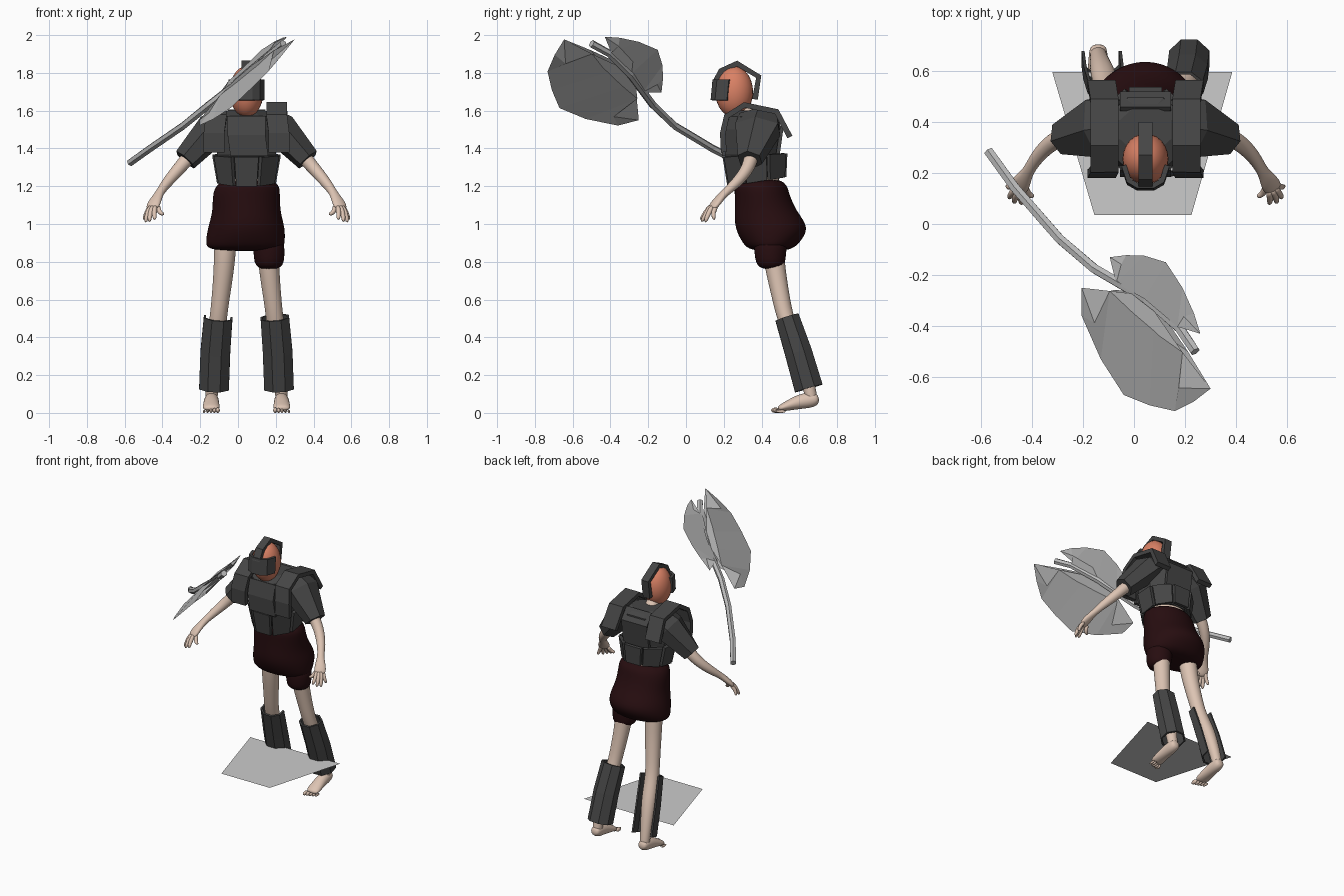
import bpy, bmesh, math
from mathutils import Vector

cube = bpy.data.objects.get("Cube")
if cube:
    bpy.data.objects.remove(cube)

MID = 0.045  # x of the body's own symmetry plane


def material(name, rgb):
    m = bpy.data.materials.new(name)
    m.use_nodes = True
    m.diffuse_color = (*rgb, 1)
    m.node_tree.nodes["Principled BSDF"].inputs["Base Color"].default_value = (*rgb, 1)
    return m


SKIN = material("skin", (0.72, 0.55, 0.45))
FACE = material("orange_face", (0.70, 0.22, 0.13))
ARMOR = material("dark_armor", (0.06, 0.06, 0.06))
CLOTH = material("maroon_cloth", (0.02, 0.004, 0.005))
STEEL = material("steel", (0.50, 0.50, 0.50))
STONE = material("pale_ground", (0.60, 0.60, 0.60))


def finish(name, bm, mat, smooth=0, thick=0):
    bmesh.ops.recalc_face_normals(bm, faces=bm.faces)
    mesh = bpy.data.meshes.new(name)
    bm.to_mesh(mesh)
    bm.free()
    mesh.materials.append(mat)
    ob = bpy.data.objects.new(name, mesh)
    bpy.context.collection.objects.link(ob)
    if smooth:
        for p in mesh.polygons:
            p.use_smooth = True
        ob.modifiers.new("round", "SUBSURF").levels = smooth
        ob.modifiers["round"].render_levels = smooth
    if thick:
        mod = ob.modifiers.new("thickness", "SOLIDIFY")
        mod.thickness = thick
        mod.offset = 0
    return ob


def sweep(name, rings, mat, n=10, smooth=0, ref=(0, 0, 1), level=False,
          caps=True, thick=0, drop=None):
    """Skin elliptical rings (x, y, z, a, b) along a path."""
    bm = bmesh.new()
    pts = [Vector(r[:3]) for r in rings]
    grow = 1 / math.cos(math.pi / n) if n < 9 else 1
    loops = []
    for i, r in enumerate(rings):
        t = (pts[min(i + 1, len(pts) - 1)] - pts[max(i - 1, 0)]).normalized()
        side = Vector((1, 0, 0)) if level else t.cross(Vector(ref)).normalized()
        up = Vector((0, 1, 0)) if level else side.cross(t)
        loop = []
        for k in range(n):
            a = math.tau * (k + 0.5) / n
            loop.append(bm.verts.new(pts[i] + grow * (
                side * r[3] * math.cos(a) + up * r[-1] * math.sin(a))))
        loops.append(loop)
    for p, q in zip(loops, loops[1:]):
        for k in range(n):
            j = (k + 1) % n
            bm.faces.new((p[k], p[j], q[j], q[k]))
    if caps:
        bm.faces.new(loops[0])
        bm.faces.new(loops[-1])
    if drop:
        bmesh.ops.recalc_face_normals(bm, faces=bm.faces)
        bmesh.ops.delete(bm, geom=[f for f in bm.faces if drop(f)], context="FACES")
    return finish(name, bm, mat, smooth, thick)


def ribbon(name, points, across, mat, thick):
    """Bent plate: a polyline extruded along one vector."""
    bm = bmesh.new()
    a = [bm.verts.new(p) for p in points]
    b = [bm.verts.new(Vector(p) + Vector(across)) for p in points]
    for i in range(len(a) - 1):
        bm.faces.new((a[i], a[i + 1], b[i + 1], b[i]))
    return finish(name, bm, mat, thick=thick)


def ball(name, center, radii, mat):
    bm = bmesh.new()
    bmesh.ops.create_uvsphere(bm, u_segments=24, v_segments=14, radius=1)
    for v in bm.verts:
        v.co = Vector([c + r * k for c, r, k in zip(center, radii, v.co)])
    ob = finish(name, bm, mat)
    for p in ob.data.polygons:
        p.use_smooth = True


# Head, neck and helmet
ball("head", (MID, 0.255, 1.7), (0.09, 0.1, 0.135), FACE)
sweep("neck", [(MID, 0.35, 1.5, 0.06), (MID, 0.29, 1.64, 0.05)], SKIN, 12, 1)
crest = [(0.15, 1.74), (0.185, 1.81), (0.27, 1.85), (0.385, 1.78), (0.365, 1.66)]
ribbon("helmet_crest", [(MID - 0.027, y, z) for y, z in crest], (0.054, 0, 0), ARMOR, 0.03)
visor = [(-0.085, 0.22), (-0.065, 0.16), (-0.03, 0.14), (0.03, 0.14), (0.065, 0.16), (0.085, 0.22)]
ribbon("helmet_visor", [(MID + x, y, 1.655) for x, y in visor], (0, 0.01, 0.11), ARMOR, 0.02)

# Torso and chest armor
sweep("torso", [(MID, 0.41, 1.1, 0.14, 0.12), (MID, 0.38, 1.25, 0.12, 0.11),
                (MID, 0.36, 1.5, 0.13, 0.11)], SKIN, 12, 1, level=True)
sweep("chest_armor", [(MID, 0.375, 1.25, 0.13, 0.12), (MID, 0.345, 1.37, 0.155, 0.14),
                      (MID, 0.35, 1.5, 0.175, 0.15), (MID, 0.355, 1.57, 0.165, 0.14),
                      (MID, 0.37, 1.6, 0.10, 0.09)], ARMOR, 8, level=True)
ribbon("breast_plate", [(MID - 0.1, 0.22, 1.57), (MID - 0.1, 0.195, 1.47), (MID - 0.085, 0.2, 1.36)],
       (0.2, 0, 0), ARMOR, 0.02)
ribbon("back_plate", [(MID - 0.1, 0.45, 1.6), (MID - 0.1, 0.51, 1.53), (MID - 0.1, 0.485, 1.36)],
       (0.2, 0, 0), ARMOR, 0.02)

# Ring of separate waist plates
for k in range(8):
    ends = []
    for off in (-0.36, 0.36):
        a = math.tau * k / 8 + off
        c, s = math.cos(a), math.sin(a)
        ends.append([(MID + 0.182 * c, 0.365 + 0.172 * s, 1.365 + 0.01 * s),
                     (MID + 0.155 * c, 0.375 + 0.155 * s, 1.225 + 0.025 * s)])
    bm = bmesh.new()
    bm.faces.new([bm.verts.new(p) for p in ends[0] + ends[1][::-1]])
    finish(f"waist_plate_{k + 1}", bm, ARMOR, thick=0.022)

# Cloth around the hips, longer on one leg
sweep("shorts", [(x, y, z, a, b) for z, x, y, a, b in (
    (1.245, 0.06, 0.39, 0.155, 0.14), (1.17, 0.043, 0.40, 0.185, 0.145),
    (1.07, 0.045, 0.42, 0.18, 0.165), (0.98, 0.045, 0.457, 0.21, 0.205),
    (0.90, 0.038, 0.45, 0.215, 0.155), (0.855, 0.038, 0.445, 0.205, 0.11))],
    CLOTH, 16, 2, level=True)
sweep("long_cuff", [(0.16, 0.45, 0.94, 0.09, 0.1), (0.165, 0.445, 0.84, 0.085, 0.085),
                    (0.165, 0.45, 0.755, 0.08, 0.08)], CLOTH, 12, 2, level=True)

strap = [(0.2, 1.38), (0.195, 1.48), (0.215, 1.57), (0.31, 1.63), (0.48, 1.595), (0.55, 1.46)]
for s, side in ((1, "left"), (-1, "right")):
    def X(dx):
        return MID + s * dx

    # Shoulder strap and flared sleeve
    ribbon(f"{side}_shoulder_strap",
           [(X(0.105 + 0.012 * (z < 1.5)), y, z) for y, z in strap], (s * 0.11, 0, 0), ARMOR, 0.03)
    sweep(f"{side}_sleeve", [(X(0.1), 0.385, 1.56, 0.1, 0.06), (X(0.18), 0.38, 1.50, 0.115, 0.08),
                             (X(0.325), 0.338, 1.34, 0.06, 0.058)], ARMOR, 6)

    # Arm, palm and fingers
    sweep(f"{side}_arm", [(X(0.22), 0.36, 1.44, 0.045), (X(0.3), 0.35, 1.36, 0.042),
                          (X(0.365), 0.325, 1.285, 0.036), (X(0.425), 0.265, 1.215, 0.03),
                          (X(0.46), 0.205, 1.165, 0.021), (X(0.485), 0.165, 1.12, 0.04, 0.022),
                          (X(0.505), 0.13, 1.075, 0.042, 0.018)], SKIN, 10, 2)
    fingers = [(0.455, 0.135, 0.435, 0.105, 1.05), (0.48, 0.12, 0.485, 0.075, 1.02),
               (0.50, 0.125, 0.515, 0.08, 1.008), (0.515, 0.135, 0.535, 0.10, 1.005),
               (0.52, 0.155, 0.545, 0.15, 1.02)]
    for i, (x0, y0, x1, y1, z1) in enumerate(fingers):
        sweep(f"{side}_finger_{i + 1}",
              [(X(x0 * 0.6 + 0.194), y0 + 0.01, 1.1, 0.013), (X(x0 + 0.01), y0 - 0.015, 1.06, 0.014),
               (X(x1), y1, z1, 0.01)], SKIN, 8, 1)

    # Leg, foot and toes
    sweep(f"{side}_leg", [(X(0.11), 0.45, 0.98, 0.065), (X(0.115), 0.465, 0.8, 0.058),
                          (X(0.135), 0.5, 0.62, 0.05), (X(0.15), 0.525, 0.5, 0.047),
                          (X(0.165), 0.585, 0.36, 0.053), (X(0.18), 0.635, 0.2, 0.04),
                          (X(0.185), 0.66, 0.1, 0.034), (X(0.185), 0.665, 0.06, 0.034)],
          SKIN, 12, 2, level=True)
    sweep(f"{side}_foot", [(X(0.185), 0.705, 0.075, 0.03, 0.025), (X(0.185), 0.67, 0.07, 0.04, 0.045),
                           (X(0.186), 0.60, 0.06, 0.042, 0.042), (X(0.187), 0.53, 0.035, 0.048, 0.026),
                           (X(0.187), 0.485, 0.02, 0.046, 0.016)], SKIN, 10, 2)
    for i in range(5):
        r = 0.014 - 0.0015 * i
        ball(f"{side}_toe_{i + 1}", (X(0.152 + 0.018 * i), 0.475 + 0.007 * i, r), (r * 0.8, 0.025, r), SKIN)

    # Shin guard: closed on one leg, open at the calf on the other
    sweep(f"{side}_shin_guard", [(X(0.15), 0.535, 0.505, 0.07, 0.058), (X(0.165), 0.595, 0.32, 0.073, 0.066),
                                 (X(0.172), 0.65, 0.13, 0.073, 0.07)], ARMOR, 8, ref=(0, 1, 0),
          caps=False, thick=0.012, drop=None if s > 0 else lambda f: f.normal.y > 0.5)

# Bent axe handle
handle = [(-0.57, 0.285, 1.325), (-0.465, 0.14, 1.4), (-0.29, -0.06, 1.52), (-0.155, -0.175, 1.63),
          (0.05, -0.295, 1.79), (0.18, -0.41, 1.905), (0.24, -0.5, 1.955)]
sweep("axe_handle", [(*p, 0.018) for p in handle], STEEL, 6)


def blade(name, inner, outer):
    """Crescent lying in a tilted plane, thick inside and sharp outside."""
    bm = bmesh.new()
    normal = Vector((-1.05, -0.26, 1)).normalized()

    def place(p):
        return Vector((p[0], p[1], 1.83 + 1.05 * p[0] + 0.26 * p[1]))
    edge = [bm.verts.new(place(p)) for p in outer]
    for sign in (1, -1):
        rim = [edge[0]] + [bm.verts.new(place(p) + normal * 0.014 * sign) for p in inner] + [edge[-1]]
        for i in range(len(edge) - 1):
            quad = [rim[i], rim[i + 1], edge[i + 1], edge[i]]
            bm.faces.new(list(dict.fromkeys(quad)))
    bmesh.ops.holes_fill(bm, edges=[e for e in bm.edges if e.is_boundary], sides=0)
    finish(name, bm, STEEL)


blade("large_axe_blade",
      [(-0.145, -0.385), (-0.085, -0.26), (0, -0.27), (0.09, -0.34), (0.2, -0.5), (0.185, -0.64)],
      [(-0.205, -0.25), (-0.205, -0.36), (-0.13, -0.53), (-0.04, -0.67), (0.06, -0.71),
       (0.16, -0.733), (0.235, -0.695), (0.3, -0.645)])
blade("small_axe_blade",
      [(-0.04, -0.155), (-0.06, -0.23), (0.05, -0.29), (0.18, -0.4), (0.205, -0.36)],
      [(-0.095, -0.13), (-0.03, -0.122), (0.04, -0.124), (0.125, -0.15), (0.19, -0.25),
       (0.235, -0.35), (0.26, -0.43)])

# Thin ground panel crossing the shins
bm = bmesh.new()
bm.faces.new([bm.verts.new((x, y, 0.225)) for x, y in
              ((-0.155, 0.035), (0.225, 0.035), (0.385, 0.595), (-0.32, 0.595))])
finish("ground_panel", bm, STONE)
